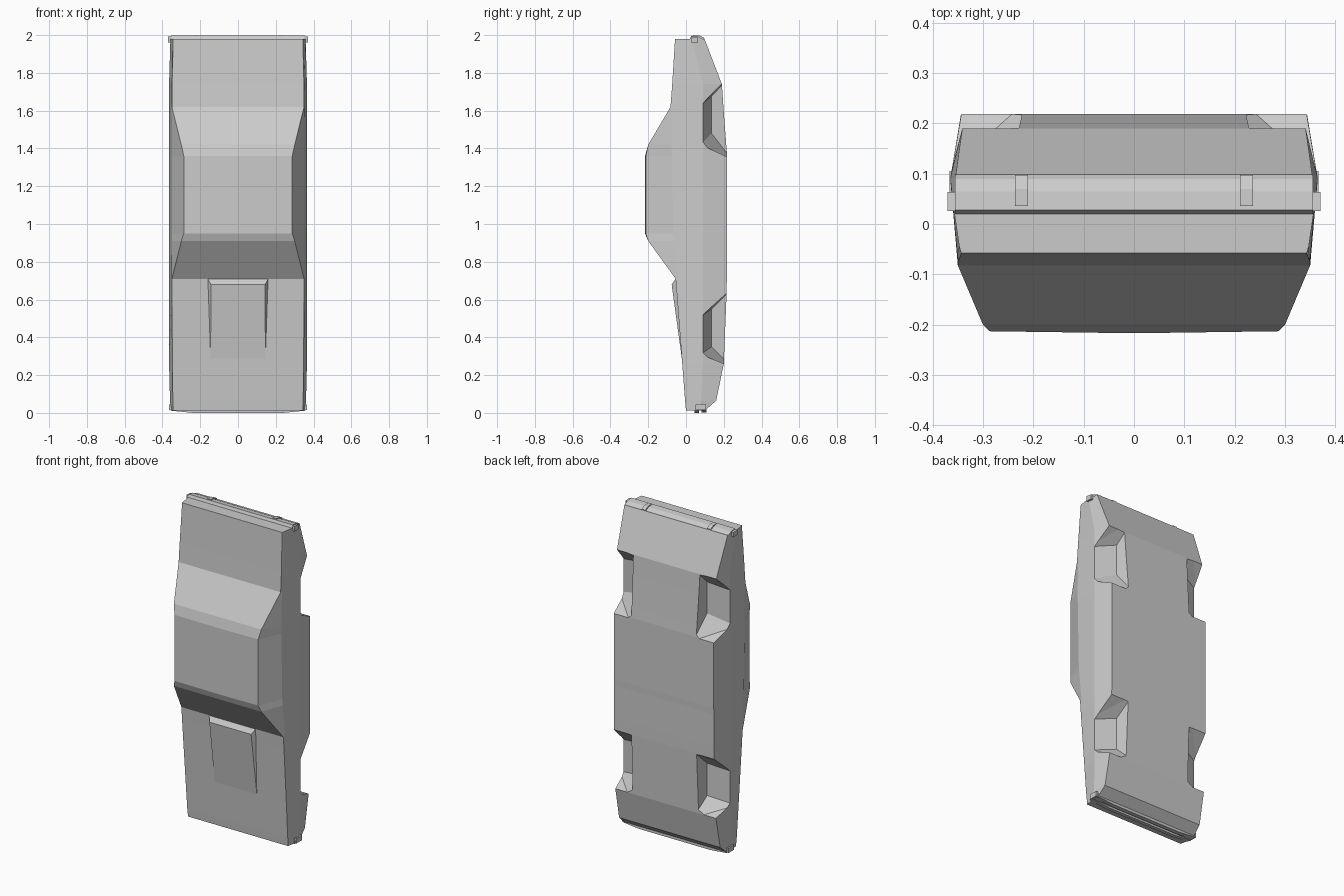
import bpy, bmesh

grey = bpy.data.materials.new("body grey")
grey.diffuse_color = (0.6, 0.6, 0.6, 1)


def make(name, bm):
    bmesh.ops.recalc_face_normals(bm, faces=bm.faces[:])
    me = bpy.data.meshes.new(name)
    bm.to_mesh(me)
    bm.free()
    ob = bpy.data.objects.new(name, me)
    bpy.context.collection.objects.link(ob)
    me.materials.append(grey)
    return ob


def hull(name, pts):
    bm = bmesh.new()
    vs = [bm.verts.new(p) for p in pts]
    r = bmesh.ops.convex_hull(bm, input=vs)
    junk = [v for v in r["geom_interior"] + r["geom_unused"] if isinstance(v, bmesh.types.BMVert)]
    if junk:
        bmesh.ops.delete(bm, geom=list(set(junk)), context='VERTS')
    bmesh.ops.dissolve_limit(bm, angle_limit=0.01, verts=bm.verts[:], edges=bm.edges[:])
    return make(name, bm)


def prism(name, profile, x0, x1):
    return hull(name, [(x, y, z) for x in (x0, x1) for y, z in profile])


# Body shell: half sections along the length
# z, then (x, y) of top edge, belt, widest line, floor edge
sections = [
    (0.012, (0.343, 0.000), (0.345, 0.010), (0.355, 0.060), (0.352, 0.100)),
    (0.065, (0.345, -0.005), (0.347, 0.006), (0.360, 0.080), (0.347, 0.160)),
    (0.260, (0.347, -0.020), (0.350, -0.005), (0.365, 0.090), (0.345, 0.200)),
    (0.635, (0.350, -0.049), (0.352, -0.035), (0.365, 0.090), (0.344, 0.215)),
    (0.710, (0.350, -0.055), (0.352, -0.040), (0.365, 0.090), (0.344, 0.216)),
    (0.910, (0.300, -0.200), (0.350, -0.063), (0.365, 0.090), (0.343, 0.217)),
    (0.950, (0.287, -0.213), (0.350, -0.066), (0.365, 0.090), (0.343, 0.218)),
    (1.360, (0.287, -0.213), (0.350, -0.075), (0.365, 0.090), (0.343, 0.218)),
    (1.420, (0.300, -0.200), (0.350, -0.076), (0.365, 0.090), (0.343, 0.213)),
    (1.620, (0.350, -0.082), (0.351, -0.070), (0.365, 0.090), (0.342, 0.198)),
    (1.740, (0.349, -0.073), (0.351, -0.060), (0.365, 0.090), (0.341, 0.190)),
    (1.980, (0.343, -0.058), (0.347, -0.045), (0.358, 0.030), (0.354, 0.098)),
]
bm = bmesh.new()
rings = []
for z, *half in sections:
    crown = 0.004 if 0.93 < z < 1.4 else 0
    loop = [(0, half[0][1] - crown)] + half + [(-x, y) for x, y in reversed(half)]
    rings.append([bm.verts.new((x, y, z)) for x, y in loop])
n = len(rings[0])
for a, b in zip(rings, rings[1:]):
    for i in range(n):
        j = (i + 1) % n
        bm.faces.new((a[i], a[j], b[j], b[i]))
bm.faces.new(rings[0])
bm.faces.new(rings[-1])
body = make("car_body", bm)

# Wheel arches: flared recesses with a sloping ceiling
arches = {
    "front": ((0.31, 0.51), (0.35, 0.55), (0.245, 0.655)),
    "rear": ((1.42, 1.63), (1.48, 1.675), (1.345, 1.79)),
}
for label, (outer, inner, mouth) in arches.items():
    for s, side in ((1, "right"), (-1, "left")):
        pts = [(s * 0.40, 0.078, z) for z in outer]
        pts += [(s * 0.24, 0.135, z) for z in inner]
        pts += [(s * x, 0.24, z) for x in (0.40, 0.218) for z in mouth]
        cutter = hull(f"{label}_{side}_arch_cutter", pts)
        cutter.hide_render = True
        cutter.hide_viewport = True
        m = body.modifiers.new("arch", 'BOOLEAN')
        m.operation = 'DIFFERENCE'
        m.solver = 'EXACT'
        m.object = cutter

# Bonnet scoop
hull("bonnet_scoop", [(s * x, y, z) for s in (1, -1) for x, y, z in (
    (0.145, -0.021, 0.28), (0.150, -0.010, 0.28), (0.143, -0.076, 0.68),
    (0.163, -0.045, 0.69), (0.160, -0.054, 0.71), (0.155, -0.030, 0.70))])

# Bumpers with wrapped ends
prism("rear_bumper", [(0.018, 1.975), (0.028, 1.997), (0.065, 1.992), (0.098, 1.976)], -0.356, 0.356)
hull("front_bumper_upper", [(s * x, y, z) for s in (1, -1) for x, z in ((0.24, 0.0), (0.358, 0.012), (0.358, 0.03))
                            for y in (0.045, 0.068)])
hull("front_bumper_lower", [(s * x, y, z) for s in (1, -1) for x, z in ((0.24, 0.002), (0.355, 0.013), (0.355, 0.035))
                            for y in (0.082, 0.108)])
for s, side in ((1, "right"), (-1, "left")):
    prism(f"rear_bumper_end_{side}", [(0.026, 1.96), (0.026, 1.992), (0.064, 1.988), (0.064, 1.96)],
          s * 0.352, s * 0.370)
    prism(f"front_bumper_end_{side}", [(0.05, 0.015), (0.05, 0.045), (0.105, 0.045), (0.105, 0.015)],
          s * 0.348, s * 0.366)
    # Bumper guards
    prism(f"rear_bumper_guard_{side}", [(0.034, 1.98), (0.036, 2.0), (0.070, 1.998), (0.097, 1.985), (0.095, 1.965)],
          s * 0.211, s * 0.236)
